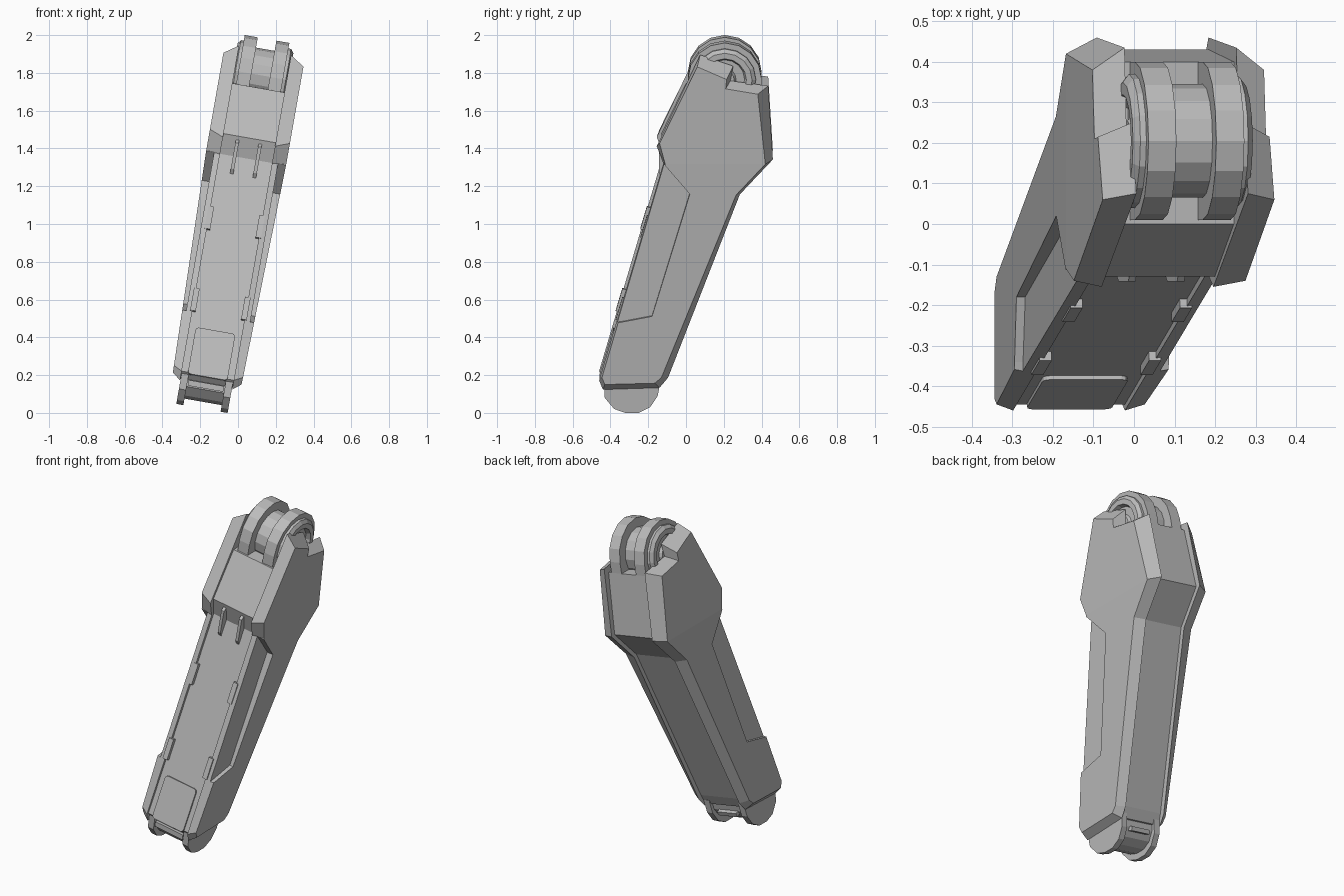
import bpy, bmesh
from math import radians, sin, cos, pi
from mathutils import Matrix, Vector

cube = bpy.data.objects.get("Cube")
if cube:
    bpy.data.objects.remove(cube)

# One grey for everything
grey = bpy.data.materials.new("plain grey")
grey.use_nodes = True
COLOUR = (0.5, 0.5, 0.5, 1)
grey.diffuse_color = COLOUR
grey.node_tree.nodes["Principled BSDF"].inputs["Base Color"].default_value = COLOUR

# The whole leg leans sideways; parts are modelled upright and placed with this
LEAN = Matrix.Translation((-0.195, 0, 0)) @ Matrix.Rotation(radians(10), 4, 'Y')


def finish(name, bm, mirror=False):
    bmesh.ops.recalc_face_normals(bm, faces=bm.faces)
    mesh = bpy.data.meshes.new(name)
    bm.to_mesh(mesh)
    bm.free()
    mesh.materials.append(grey)
    obj = bpy.data.objects.new(name, mesh)
    bpy.context.collection.objects.link(obj)
    obj.matrix_world = LEAN
    if mirror:
        obj.modifiers.new("mirror", 'MIRROR')
    return obj


def loft(near, far, u0, u1):
    """Solid between two matching side profiles of (y, height) points."""
    bm = bmesh.new()
    a = [bm.verts.new((u0, y, h)) for y, h in near]
    b = [bm.verts.new((u1, y, h)) for y, h in far]
    bm.faces.new(a)
    bm.faces.new(b)
    for i in range(len(a)):
        j = (i + 1) % len(a)
        bm.faces.new((a[i], a[j], b[j], b[i]))
    return bm


def prism(name, pts, u0, u1, mirror=False):
    return finish(name, loft(pts, pts, u0, u1), mirror)


def box(name, centre, size, tilt=0, mirror=False, bevel=0):
    bm = bmesh.new()
    bmesh.ops.create_cube(bm, size=1)
    m = Matrix.Translation(centre) @ Matrix.Rotation(tilt, 4, 'X') @ Matrix.Diagonal((*size, 1))
    bm.transform(m)
    if bevel:
        # round the outline corners only
        lean_axis = Matrix.Rotation(tilt, 3, 'X') @ Vector((0, 1, 0))
        edges = [e for e in bm.edges
                 if abs((e.verts[0].co - e.verts[1].co).normalized().dot(lean_axis)) > 0.9]
        bmesh.ops.bevel(bm, geom=edges, offset=bevel, segments=3, profile=0.5, affect='EDGES')
    return finish(name, bm, mirror)


def lathe(name, rings, centre, sides, mirror=False):
    """Turned part about the sideways axis from (u, radius) rings."""
    bm = bmesh.new()
    loops = [[bm.verts.new((u, centre[0] + r * cos(2 * pi * k / sides),
                            centre[1] + r * sin(2 * pi * k / sides)))
              for k in range(sides)] for u, r in rings]
    for a, b in zip(loops, loops[1:]):
        for k in range(sides):
            j = (k + 1) % sides
            bm.faces.new((a[k], a[j], b[j], b[k]))
    bm.faces.new(loops[0])
    bm.faces.new(loops[-1])
    return finish(name, bm, mirror)


# Central body
prism("body", [(0, 1.747), (-.13, 1.477), (-.10, 1.368), (-.445, .2), (-.41, .16),
               (-.15, .17), (-.12, .23), (.262, 1.21), (.43, 1.39), (.40, 1.75)], -.145, .145)

# Side plates: wide inner outline, smaller outer outline, lower half tapering inward
inner = [(-.155, 1.458), (.075, 1.95), (.25, 1.889), (.235, 1.81), (.435, 1.783), (.46, 1.387),
         (.285, 1.199), (-.095, .214), (-.14, .16), (-.44, .15), (-.46, .2), (-.12, 1.366)]
outer = [(-.14, 1.487), (.06, 1.898), (.215, 1.83), (.21, 1.78), (.38, 1.751), (.42, 1.375),
         (.265, 1.208), (-.13, .223), (-.165, .192), (-.43, .185), (-.445, .223), (-.11, 1.375)]
bm = loft(inner, outer, .14, .215)
bmesh.ops.bisect_plane(bm, geom=bm.verts[:] + bm.edges[:] + bm.faces[:],
                       plane_co=(0, 0, 1.375), plane_no=(0, 0, 1))
for v in bm.verts:
    if v.co.x > .2:
        v.co.x -= .03 * max(0, 1.375 - v.co.z) / 1.175
plates = finish("side_plates", bm)

# Recess along the front of each plate
cutter = prism("recess_cutter", [(-.13, 1.39), (.02, 1.213), (-.18, .553), (-.34, .522),
                                 (-.6, .49), (-.4, 1.39)], .172, .4)
cutter.hide_render = True
cut = plates.modifiers.new("recess", 'BOOLEAN')
cut.operation, cut.solver, cut.object = 'DIFFERENCE', 'EXACT', cutter
bpy.context.view_layer.objects.active = plates
bpy.ops.object.modifier_apply(modifier=cut.name)
bpy.data.objects.remove(cutter)
plates.modifiers.new("mirror", 'MIRROR')

# Hip joint: two lugs, hub between them and stepped rings outside
HIP = (.205, 1.815)
lug = [(HIP[0] + .195 * cos(pi * k / 8), HIP[1] + .195 * sin(pi * k / 8)) for k in range(9)]
prism("hip_lugs", lug + [(.01, 1.72), (.40, 1.72)], .05, .12, True)
lathe("hip_hub", [(-.06, .14), (.06, .14)], HIP, 16)
lathe("hip_rings", [(.11, .165), (.135, .165), (.15, .145), (.15, .115), (.125, .105),
                    (.125, .06), (.14, .05)], HIP, 16, True)

# Foot: outer flanges with a smaller rounded core
foot = [(-.435, .19), (-.43, .105), (-.38, .045), (-.32, .024), (-.25, .024),
        (-.19, .055), (-.15, .115), (-.135, .195)]
prism("foot_flanges", foot, .1, .138, True)
core = [(-.28 + (y + .28) * .86, .2 + (h - .2) * .8) for y, h in foot]
prism("foot_core", core, -.105, .105)
box("foot_front_bar", (0, -.415, .145), (.19, .03, .03))
box("foot_heel_bar", (0, -.165, .12), (.13, .03, .025), radians(-20))

# Details lying on the sloping front panel
TILT = radians(-16.4)


def on_panel(u, h):
    return (u, -.10 - .345 * (1.368 - h) / 1.168, h)


for place, h in (("upper", 1.02), ("lower", .58)):
    box(place + "_clips", on_panel(.137, h), (.03, .045, .125), TILT, True)
box("front_cover", on_panel(0, .315), (.213, .02, .26), TILT, bevel=.018)
prism("front_ribs", [(-.12, 1.46), (-.142, 1.44), (-.142, 1.30), (-.125, 1.27), (-.09, 1.36)],
      .052, .07, True)
